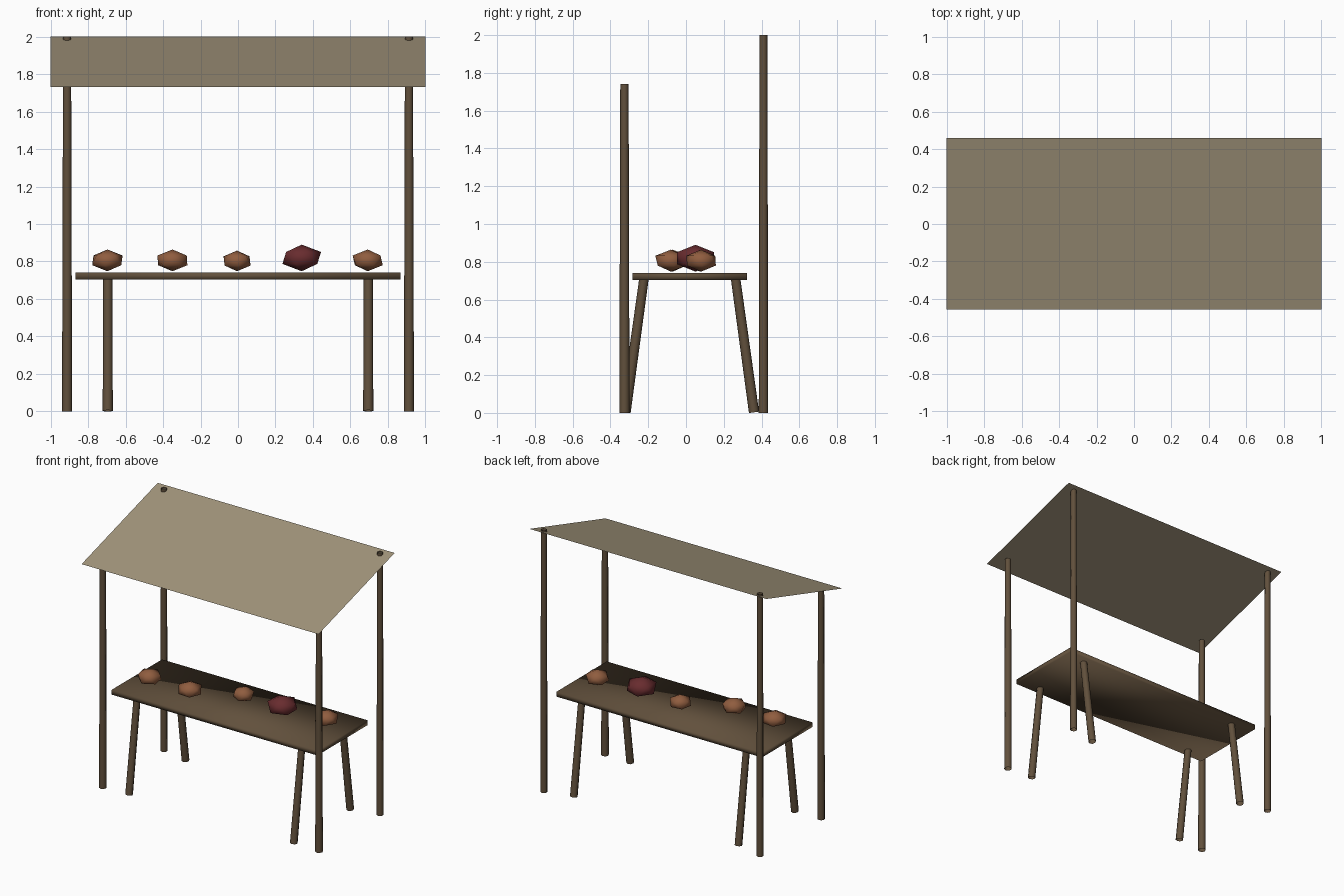
import bpy
import bmesh
from math import radians
from mathutils import Vector, Matrix

cube = bpy.data.objects.get("Cube")
if cube:
    bpy.data.objects.remove(cube)


def material(name, rgb):
    mat = bpy.data.materials.new(name)
    mat.use_nodes = True
    mat.diffuse_color = (*rgb, 1)
    mat.node_tree.nodes["Principled BSDF"].inputs["Base Color"].default_value = (*rgb, 1)
    return mat


WOOD = material("dark wood", (0.12, 0.08, 0.045))
CLOTH = material("tan cloth", (0.36, 0.30, 0.20))
ORANGE = material("orange brown fruit", (0.28, 0.11, 0.05))
RED = material("dark red fruit", (0.14, 0.025, 0.028))


def add_object(name, bm, mat, smooth=True):
    mesh = bpy.data.meshes.new(name)
    for face in bm.faces:
        face.smooth = smooth
    bm.to_mesh(mesh)
    bm.free()
    mesh.materials.append(mat)
    obj = bpy.data.objects.new(name, mesh)
    bpy.context.scene.collection.objects.link(obj)
    return obj


def pole(name, foot, head, r_foot, r_head):
    """Open, slightly tapered round pole between two points."""
    foot, head = Vector(foot), Vector(head)
    axis = head - foot
    turn = axis.to_track_quat('Z', 'Y').to_matrix().to_4x4()
    bm = bmesh.new()
    bmesh.ops.create_cone(bm, cap_ends=False, segments=8, radius1=r_foot,
                          radius2=r_head, depth=axis.length,
                          matrix=Matrix.Translation((foot + head) / 2) @ turn)
    add_object(name, bm, WOOD)


# Canopy posts and splayed table legs, both sides
for side, sx in (("right", -1), ("left", 1)):
    x = 0.912 * sx
    pole(f"front_post_{side}", (x, -0.326, 0), (x, -0.326, 1.742), 0.027, 0.022)
    pole(f"back_post_{side}", (x, 0.41, 0), (x, 0.41, 2.0), 0.025, 0.021)
    x = 0.695 * sx
    for end, sy in (("front", -1), ("back", 1)):
        pole(f"{end}_leg_{side}", (x, 0.02 + 0.34 * sy, 0.003),
             (x, 0.02 + 0.242 * sy, 0.715), 0.027, 0.025)

# Table top
bm = bmesh.new()
bmesh.ops.create_cube(bm, size=1, matrix=Matrix.Translation((0, 0.02, 0.722))
                      @ Matrix.Diagonal((1.735, 0.606, 0.037, 1)))
add_object("table_top", bm, WOOD)

# Sloping cloth canopy, a single sheet
bm = bmesh.new()
corners = [(-1, -0.457, 1.73), (1, -0.457, 1.73), (1, 0.46, 2.0), (-1, 0.46, 2.0)]
bm.faces.new([bm.verts.new(c) for c in corners])
add_object("canopy", bm, CLOTH, smooth=False)

# Faceted fruit: x, y, half width, half height, turn, material
fruits = [(-0.697, -0.07, 0.092, 0.058, 10, ORANGE),
          (-0.35, -0.08, 0.092, 0.058, 50, ORANGE),
          (-0.005, 0.075, 0.082, 0.055, 25, ORANGE),
          (0.34, 0.05, 0.115, 0.071, 0, RED),
          (0.692, 0.08, 0.09, 0.058, 40, ORANGE)]
for i, (x, y, r, h, turn, mat) in enumerate(fruits, 1):
    bm = bmesh.new()
    bmesh.ops.create_icosphere(bm, subdivisions=1, radius=1)
    bm.transform(Matrix.Translation((x, y, 0.748 + h))
                 @ Matrix.Rotation(radians(turn), 4, 'Z')
                 @ Matrix.Diagonal((r, r, h, 1)))
    add_object(f"fruit_{i}", bm, mat)
